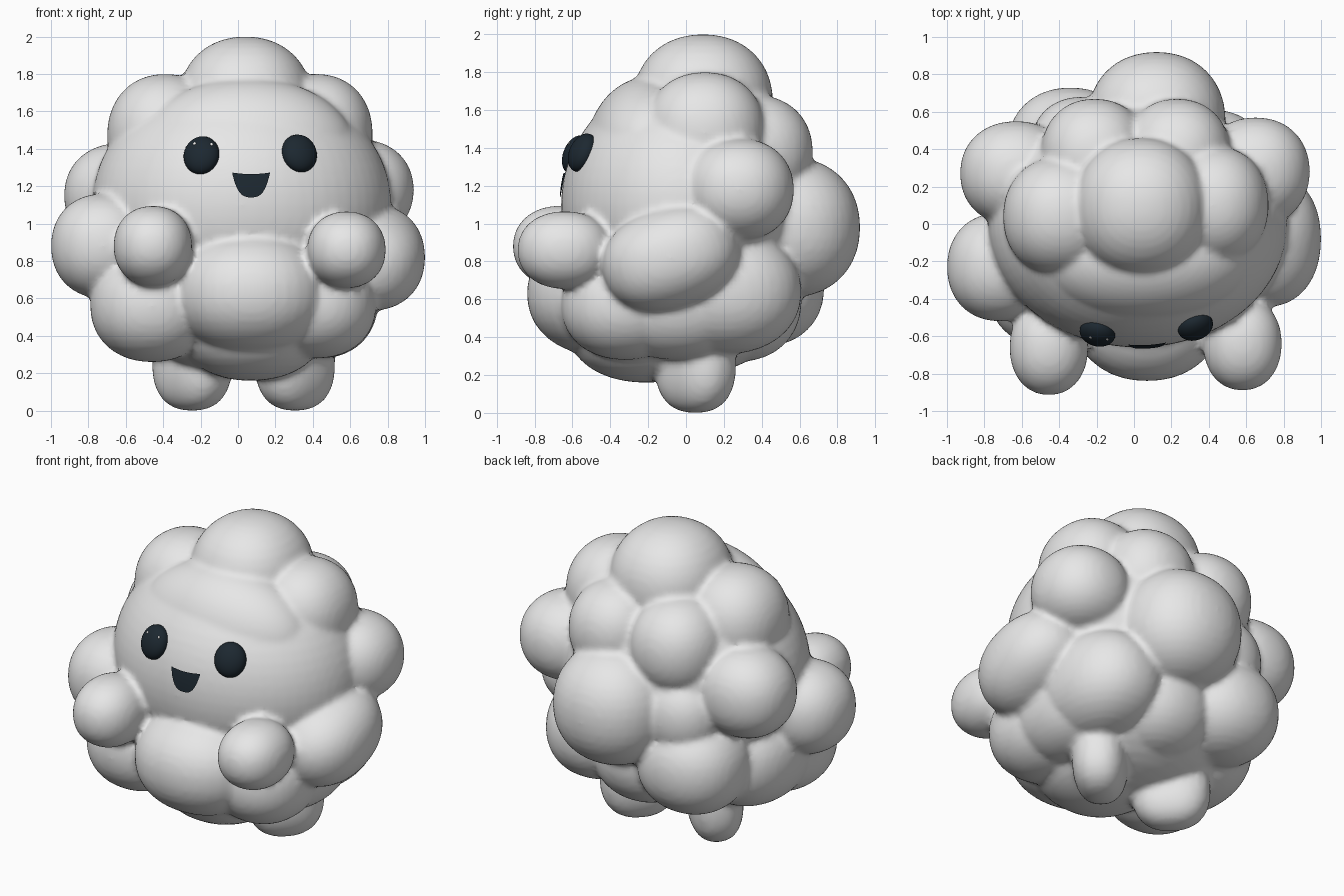
import bpy, bmesh, math
from mathutils import Matrix, Vector

if "Cube" in bpy.data.objects:
    bpy.data.objects.remove(bpy.data.objects["Cube"])


def material(name, rgb):
    m = bpy.data.materials.new(name)
    m.diffuse_color = (*rgb, 1)
    m.use_nodes = True
    m.node_tree.nodes["Principled BSDF"].inputs["Base Color"].default_value = m.diffuse_color
    return m


WOOL = material("soft_white", (0.8, 0.8, 0.8))
DARK = material("dark_slate", (0.012, 0.021, 0.03))


def finish(bm, name, mat):
    me = bpy.data.meshes.new(name)
    bm.to_mesh(me)
    bm.free()
    me.materials.append(mat)
    for p in me.polygons:
        p.use_smooth = True
    ob = bpy.data.objects.new(name, me)
    bpy.context.collection.objects.link(ob)
    return ob


def add_ball(bm, center, radii, rot=None, segs=40, power=2.0):
    """Ellipsoid; a power above 2 makes it slightly boxy."""
    verts = bmesh.ops.create_uvsphere(bm, u_segments=segs, v_segments=segs // 2, radius=1)["verts"]
    for v in verts:
        v.co /= sum(abs(c) ** power for c in v.co) ** (1 / power)
    mat = Matrix.Translation(center) @ (rot or Matrix()) @ Matrix.Diagonal((*radii, 1))
    bmesh.ops.transform(bm, matrix=mat, verts=verts)


def ball(name, center, radii, mat, rot=None, segs=40):
    bm = bmesh.new()
    add_ball(bm, center, radii, rot, segs)
    return finish(bm, name, mat)


def turn(degrees, axis):
    return Matrix.Rotation(math.radians(degrees), 4, axis)


HEAD_C, HEAD_R = Vector((0.02, 0, 1.10)), (0.80, 0.66, 0.68)


def face_y(x, z):
    """Front surface of the head at x, z."""
    u, w = (x - HEAD_C.x) / HEAD_R[0], (z - HEAD_C.z) / HEAD_R[2]
    return -HEAD_R[1] * math.sqrt(1 - u * u - w * w)


# Fluffy body: head, core, puffs and limbs fused with softened creases
bm = bmesh.new()
add_ball(bm, HEAD_C, HEAD_R, segs=64)
add_ball(bm, (0.05, -0.18, 1.39), (0.58, 0.345, 0.39), segs=64)     # forehead
puffs = [
    ((0.02, -0.03, 0.62), (0.60, 0.56, 0.43)),    # lower core
    ((0.04, 0.09, 1.64), (0.36, 0.37, 0.36)),     # top
    ((-0.39, 0.04, 1.47), (0.31, 0.32, 0.33)),    # upper sides
    ((0.42, 0.10, 1.48), (0.30, 0.32, 0.32)),
    ((-0.21, 0.36, 1.38), (0.29, 0.31, 0.30)),    # upper back
    ((0.23, 0.36, 1.38), (0.29, 0.31, 0.30)),
    ((-0.63, 0.27, 1.15), (0.30, 0.28, 0.28)),    # middle sides
    ((0.65, 0.28, 1.18), (0.29, 0.29, 0.27)),
    ((0.12, 0.55, 0.98), (0.37, 0.37, 0.37)),     # large back
    ((-0.28, 0.42, 0.98), (0.27, 0.26, 0.27)),    # small back
    ((-0.72, -0.23, 0.88), (0.28, 0.29, 0.28)),   # left low side
]
low_puffs = [
    ((0.07, -0.43, 0.63), (0.42, 0.41, 0.33)),    # belly
    ((0.07, -0.21, 0.46), (0.40, 0.42, 0.30)),    # under belly
    ((-0.46, -0.32, 0.56), (0.33, 0.34, 0.30)),   # lower front
    ((0.42, -0.32, 0.57), (0.32, 0.34, 0.29)),
    ((-0.45, -0.04, 0.60), (0.34, 0.42, 0.32)),   # lower sides
    ((0.43, 0.20, 0.64), (0.33, 0.41, 0.33)),
    ((0.44, -0.05, 0.59), (0.31, 0.40, 0.31)),
    ((-0.34, 0.40, 0.66), (0.34, 0.33, 0.31)),    # lower back
    ((0.07, 0.27, 0.59), (0.34, 0.34, 0.32)),
]
hands = [
    ((-0.455, -0.66, 0.88), (0.21, 0.255, 0.215)),
    ((0.58, -0.64, 0.86), (0.21, 0.25, 0.205)),
]
for c, r in puffs + low_puffs + hands:
    add_ball(bm, c, r, power=2.15)
add_ball(bm, (0.70, -0.08, 0.82), (0.30, 0.37, 0.27), turn(18, 'X'), power=2.2)   # right low side
for x, angle in ((-0.245, 135), (0.305, 45)):     # feet, long axis outward and back
    add_ball(bm, (x, 0.05, 0.25), (0.235, 0.165, 0.25), turn(angle, 'Z'), power=2.4)
body = finish(bm, "fluffy_body", WOOL)
rem = body.modifiers.new("fuse", 'REMESH')
rem.mode = 'VOXEL'
rem.voxel_size = 0.02
rem.use_smooth_shade = True
soft = body.modifiers.new("soften", 'SMOOTH')
soft.factor = 0.5
soft.iterations = 4

# Eyes, flattened and turned to follow the face
EYE_R = (0.097, 0.107, 0.065)
for name, x, z in (("left_eye", -0.195, 1.365), ("right_eye", 0.328, 1.375)):
    y = face_y(x, z)
    n = Vector(((x - HEAD_C.x) / HEAD_R[0] ** 2, y / HEAD_R[1] ** 2, (z - HEAD_C.z) / HEAD_R[2] ** 2))
    rot = n.to_track_quat('Z', 'Y').to_matrix().to_4x4()
    ball(name, (x, y, z), EYE_R, DARK, rot, 32)
    # Two tiny glints on one eye
    if name == "left_eye":
        for k, (a, b) in enumerate(((-0.03, 0.045), (0.06, 0.045))):
            c = EYE_R[2] * math.sqrt(1 - (a / EYE_R[0]) ** 2 - (b / EYE_R[1]) ** 2)
            ball(f"eye_glint_{k + 1}", Vector((x, y, z)) + rot @ Vector((a, b, c)),
                 (0.009, 0.009, 0.004), WOOL, rot, 12)

# Mouth: half-round plate lying on the face
bm = bmesh.new()
cols, rows = 16, 8
grid = []
for j in range(rows + 1):
    row = []
    for i in range(cols + 1):
        s = -1 + 2 * i / cols
        top = 1.265 + 0.008 * s * s
        bottom = 1.14 + 0.09 * s ** 4 + 0.035 * s * s
        x, z = 0.07 + 0.1 * s, top + (bottom - top) * j / rows
        row.append(bm.verts.new((x, face_y(x, z) - 0.008, z)))
    grid.append(row)
for j in range(rows):
    for i in range(cols):
        bm.faces.new((grid[j][i], grid[j + 1][i], grid[j + 1][i + 1], grid[j][i + 1]))
finish(bm, "mouth", DARK)
